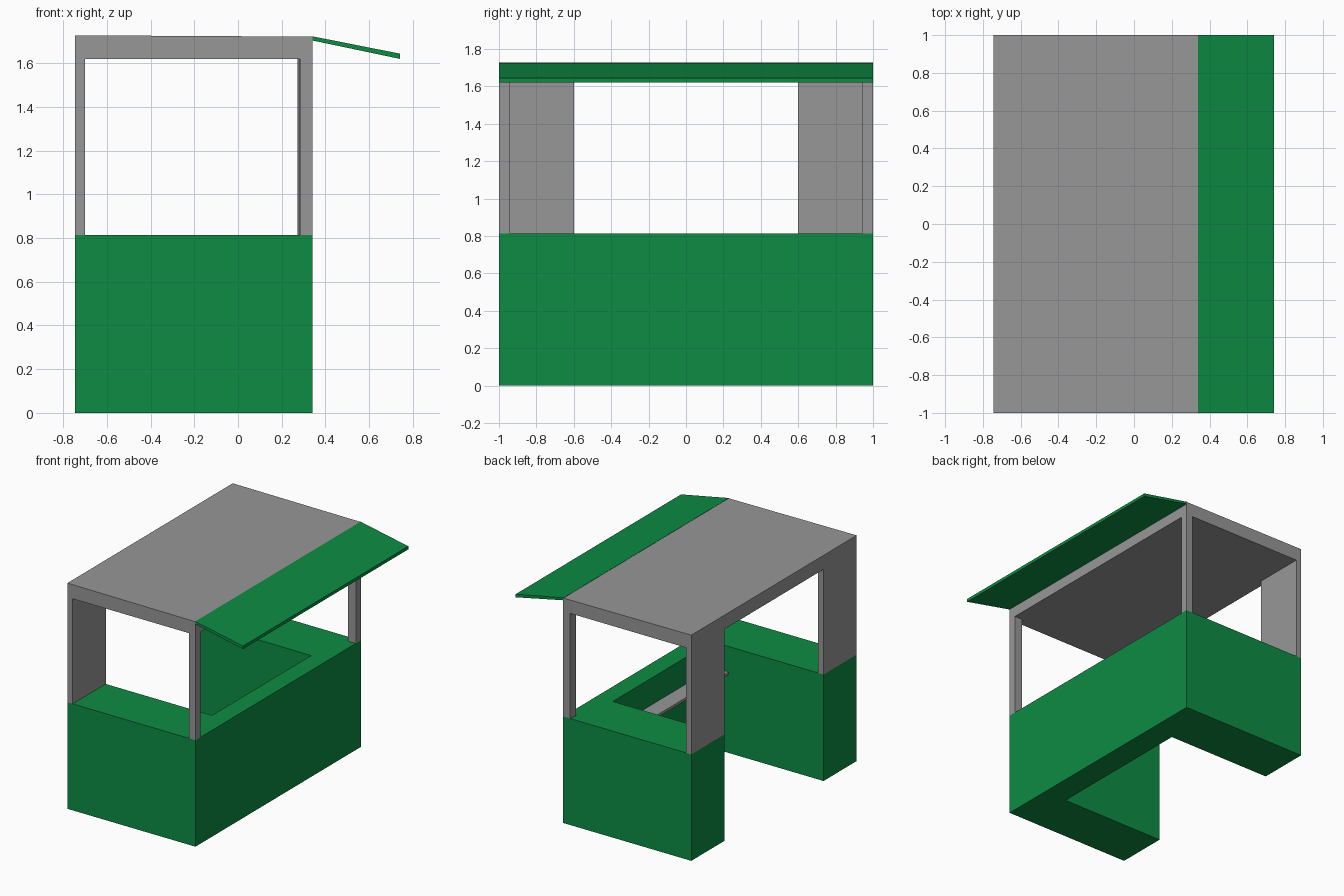
import bpy, bmesh

if "Cube" in bpy.data.objects:
    bpy.data.objects.remove(bpy.data.objects["Cube"])


def material(name, rgb):
    m = bpy.data.materials.new(name)
    m.diffuse_color = (*rgb, 1.0)
    m.use_nodes = True
    m.node_tree.nodes["Principled BSDF"].inputs["Base Color"].default_value = m.diffuse_color
    return m


GREEN = material("stall green", (0.004, 0.26, 0.056))
GRAY = material("frame gray", (0.31, 0.31, 0.31))


def loft(name, ring_a, ring_b, mat):
    """Closed flat-faced solid between two matching rings of 3D points."""
    bm = bmesh.new()
    a = [bm.verts.new(p) for p in ring_a]
    b = [bm.verts.new(p) for p in ring_b]
    bm.faces.new(a)
    bm.faces.new(b)
    for i in range(len(a)):
        j = (i + 1) % len(a)
        bm.faces.new((a[i], a[j], b[j], b[i]))
    bmesh.ops.recalc_face_normals(bm, faces=bm.faces)
    me = bpy.data.meshes.new(name)
    bm.to_mesh(me)
    bm.free()
    me.materials.append(mat)
    ob = bpy.data.objects.new(name, me)
    bpy.context.collection.objects.link(ob)
    return ob


def upright(name, plan, z0, z1, mat):
    return loft(name, [(x, y, z0) for x, y in plan], [(x, y, z1) for x, y in plan], mat)


def along_y(name, profile, half, mat):
    return loft(name, [(x, -half, z) for x, z in profile], [(x, half, z) for x, z in profile], mat)


BACK, FRONT, SIDE, DOOR = -0.745, 0.34, 1.0, 0.6
COUNTER, LINTEL = 0.815, 1.62


# U-shaped counter, open at the back, inner serving wall leaning slightly
def u_ring(inner, z):
    plan = [(BACK, -SIDE), (FRONT, -SIDE), (FRONT, SIDE), (BACK, SIDE),
            (BACK, DOOR), (inner, DOOR), (inner, -DOOR), (BACK, -DOOR)]
    return [(x, y, z) for x, y in plan]


loft("counter", u_ring(0.145, 0.0), u_ring(0.20, COUNTER), GREEN)

# Inner shelf below the counter top
along_y("inner_shelf", [(0.06, 0.60), (0.19, 0.60), (0.19, 0.62), (0.06, 0.62)], DOOR, GRAY)

# Mirrored front posts and back wall panels
for s, label in ((-1, "near"), (1, "far")):
    upright("front_post_" + label,
            [(FRONT, s * SIDE), (FRONT, s * 0.94), (0.272, s * 0.94), (0.284, s * SIDE)],
            COUNTER, LINTEL, GRAY)
    upright("back_panel_" + label,
            [(BACK, s * SIDE), (BACK, s * DOOR), (-0.70, s * DOOR), (-0.70, s * SIDE)],
            COUNTER, LINTEL, GRAY)

# Thick roof slab, falling slightly towards the serving side
along_y("roof", [(BACK, LINTEL), (FRONT, LINTEL), (FRONT, 1.722), (BACK, 1.728)], SIDE, GRAY)

# Sloping awning over the serving side
along_y("awning", [(0.338, 1.705), (0.742, 1.62), (0.742, 1.644), (0.338, 1.724)], SIDE, GREEN)
